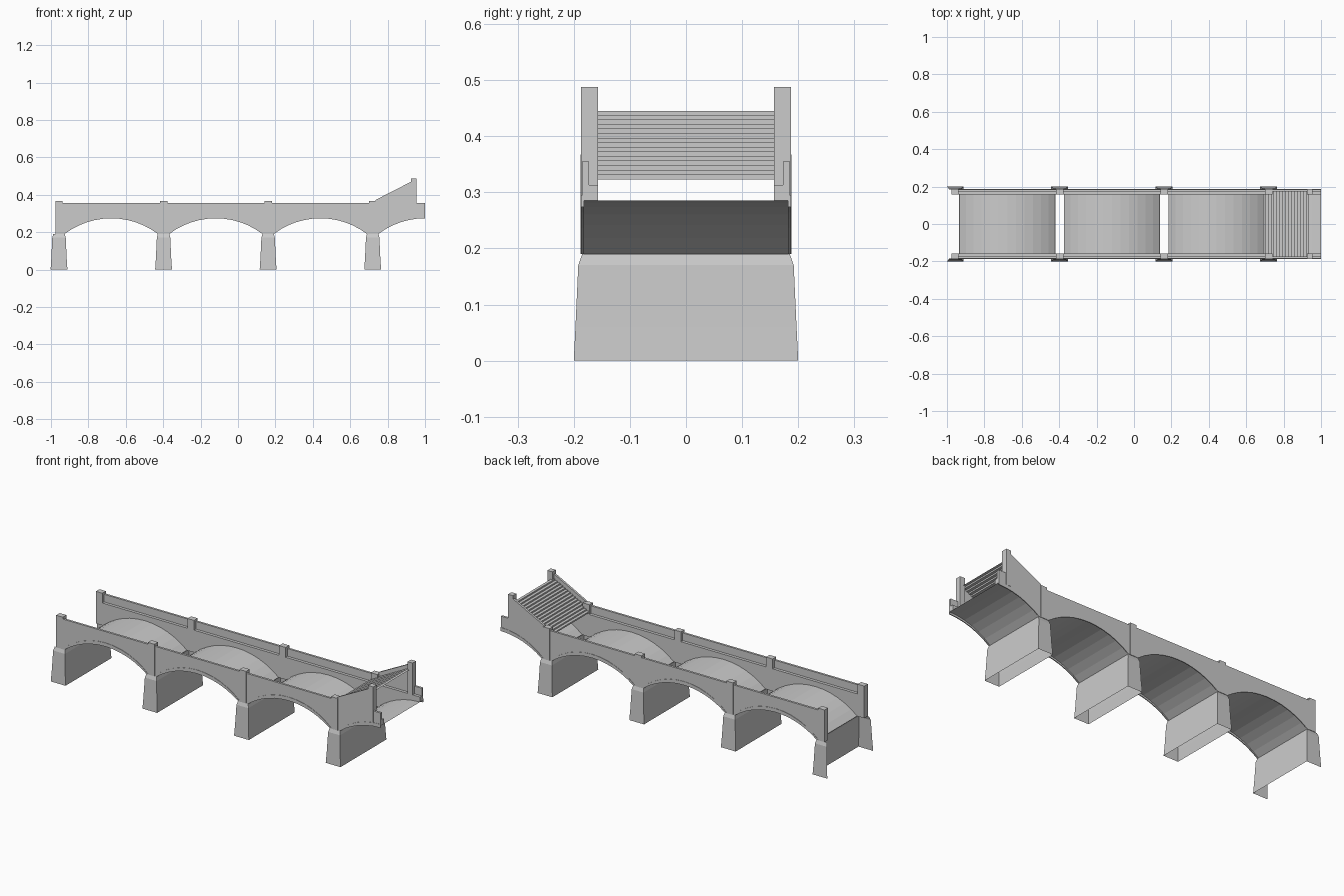
import bpy, bmesh, math

cube = bpy.data.objects.get("Cube")
if cube:
    bpy.data.objects.remove(cube, do_unlink=True)

stone = bpy.data.materials.new("pale grey stone")
stone.use_nodes = True
stone.diffuse_color = (0.6, 0.6, 0.6, 1)
stone.node_tree.nodes["Principled BSDF"].inputs["Base Color"].default_value = (0.6, 0.6, 0.6, 1)

SPACING = 0.559
PIERS = [-0.957 + SPACING * i for i in range(4)]
SPRING, SEGMENTS = 0.19, 12


def finish(name, bm, recalc=True):
    if recalc:
        bmesh.ops.recalc_face_normals(bm, faces=bm.faces)
    mesh = bpy.data.meshes.new(name)
    bm.to_mesh(mesh)
    bm.free()
    mesh.materials.append(stone)
    obj = bpy.data.objects.new(name, mesh)
    bpy.context.collection.objects.link(obj)
    return obj


def prism(name, profile, y0, y1):
    """Extrude an x-z outline from y0 to y1."""
    bm = bmesh.new()
    face = bm.faces.new([bm.verts.new((x, y0, z)) for x, z in profile])
    out = bmesh.ops.extrude_face_region(bm, geom=[face])
    moved = [g for g in out["geom"] if isinstance(g, bmesh.types.BMVert)]
    bmesh.ops.translate(bm, verts=moved, vec=(0, y1 - y0, 0))
    return finish(name, bm)


def sheet(name, path, half_y):
    """Open sheet swept across the bridge along an x-z path."""
    bm = bmesh.new()
    rows = [[bm.verts.new((x, s * half_y, z)) for s in (-1, 1)] for x, z in path]
    for a, b in zip(rows, rows[1:]):
        bm.faces.new((a[0], b[0], b[1], a[1]))
    return finish(name, bm, False)


def rect(x0, x1, z0, z1):
    return [(x0, z0), (x1, z0), (x1, z1), (x0, z1)]


def arc(pier_x, half_span, crown, half=False):
    """Circular arch springing beside a pier, optionally stopping at the crown."""
    rise = crown - SPRING
    radius = (half_span ** 2 + rise ** 2) / (2 * rise)
    limit = math.asin(half_span / radius)
    mid = pier_x + SPACING / 2
    count = SEGMENTS // 2 if half else SEGMENTS
    points = []
    for i in range(count + 1):
        a = limit * (2 * i / SEGMENTS - 1)
        points.append((mid + radius * math.sin(a), crown - radius * (1 - math.cos(a))))
    return points


# Piers: hollow tapered shells, the first one open at the end of the bridge
def pier(name, cx, open_end):
    bm = bmesh.new()
    rings = []
    for z, hx, hy in ((0, .045, .2), (.06, .041, .197), (.17, .036, .192),
                      (.19, .031, .185), (SPRING + .001, .0225, .185)):
        rings.append([bm.verts.new((cx + sx * hx, sy * hy, z))
                      for sx, sy in ((-1, -1), (1, -1), (1, 1), (-1, 1))])
    for low, high in zip(rings, rings[1:]):
        for i in range(3 if open_end else 4):
            j = (i + 1) % 4
            bm.faces.new((low[i], low[j], high[j], high[i]))
    finish(name, bm, False)


shell_path = [(PIERS[0] - 0.018, SPRING)]
for i, px in enumerate(PIERS):
    last = i == len(PIERS) - 1
    pier(f"pier_{i + 1}", px, i == 0)
    shell = arc(px, SPACING / 2 - 0.0225, 0.285, last)
    sheet(f"arch_vault_{i + 1}", shell, 0.185)
    shell_path += shell

# Side walls, arch rings and posts, mirrored front and back
END, LEDGE, TOP = 1.0, 0.313, 0.355
shell_path[-1] = (END, shell_path[-1][1])
for label, s in (("front", -1), ("back", 1)):
    prism(f"{label}_spandrel_wall", shell_path + [(END, LEDGE), (shell_path[0][0], LEDGE)],
          s * 0.157, s * 0.185)
    left = shell_path[0][0]
    prism(f"{label}_parapet",
          [(left, LEDGE), (END, LEDGE), (END, TOP), (0.94, TOP), (0.94, 0.477),
           (0.735, 0.372), (0.735, TOP), (left, TOP)], s * 0.173, s * 0.185)
    for i, px in enumerate(PIERS):
        last = i == len(PIERS) - 1
        inner = arc(px, SPACING / 2 - 0.03, 0.274, last)
        outer = arc(px, SPACING / 2 - 0.018, 0.294, last)
        prism(f"{label}_arch_ring_{i + 1}", inner + outer[::-1], s * 0.182, s * 0.187)
        prism(f"{label}_post_{i + 1}", rect(px - 0.02, px + 0.02, SPRING, 0.367),
              s * 0.157, s * 0.188)
    prism(f"{label}_tall_post", rect(0.925, 0.955, 0.29, 0.488), s * 0.157, s * 0.187)

# Staircase climbing to the end of the bridge
STEPS, X0, X1, Z0, Z1 = 15, 0.70, 0.935, 0.323, 0.445
stairs = [(X0, Z0)]
for i in range(STEPS):
    z = Z0 + (Z1 - Z0) * (i + 1) / STEPS
    stairs += [(X0 + (X1 - X0) * i / STEPS, z), (X0 + (X1 - X0) * (i + 1) / STEPS, z)]
sheet("staircase", stairs, 0.173)
